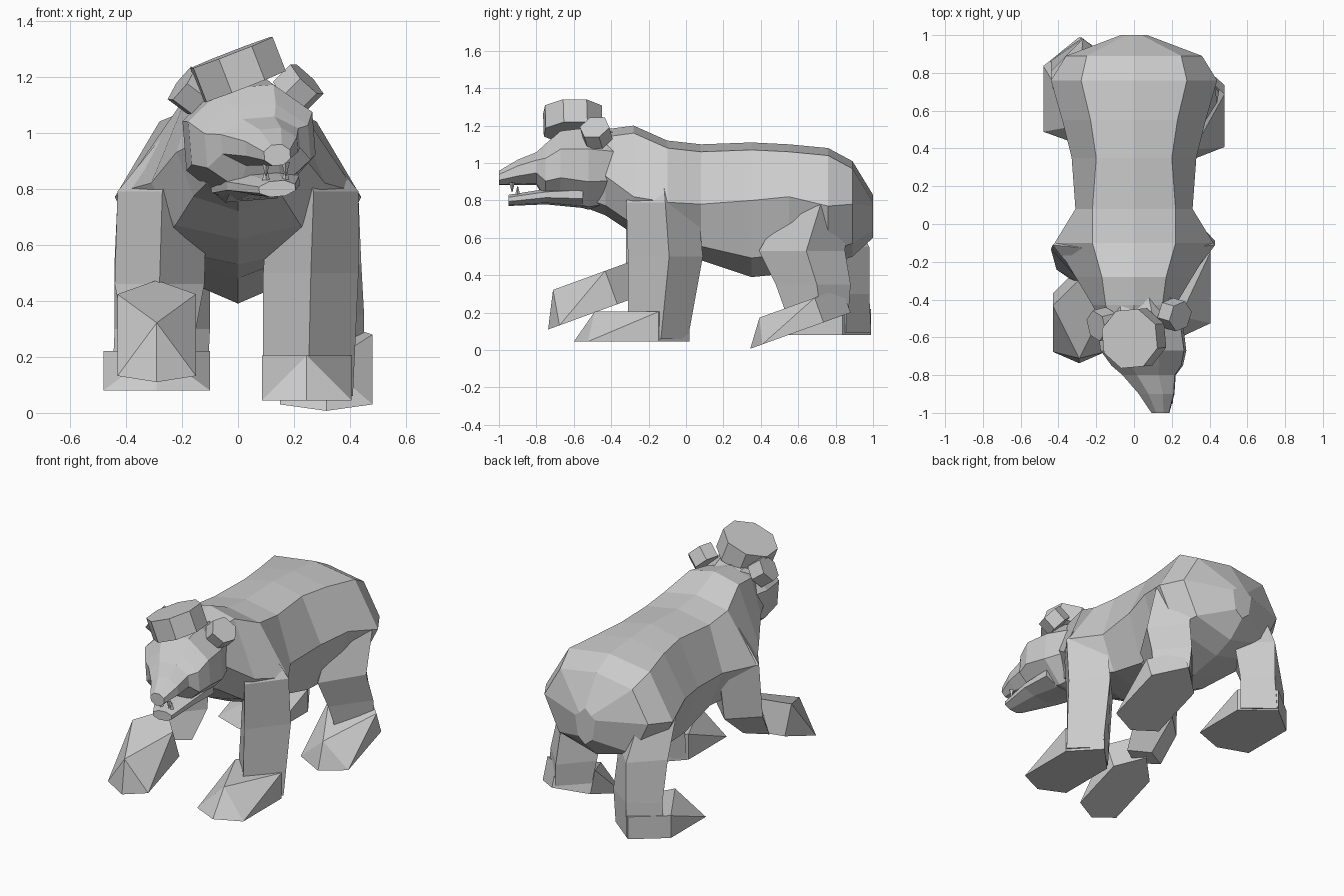
import bpy, bmesh, math
from mathutils import Vector, Matrix

if "Cube" in bpy.data.objects:
    bpy.data.objects.remove(bpy.data.objects["Cube"], do_unlink=True)

GREY = (.6, .6, .6, 1)
fur = bpy.data.materials.new("plain_grey")
fur.use_nodes = True
fur.diffuse_color = GREY
fur.node_tree.nodes["Principled BSDF"].inputs["Base Color"].default_value = GREY


def finish(name, bm):
    bmesh.ops.recalc_face_normals(bm, faces=bm.faces)
    mesh = bpy.data.meshes.new(name)
    bm.to_mesh(mesh)
    bm.free()
    mesh.materials.append(fur)
    obj = bpy.data.objects.new(name, mesh)
    bpy.context.collection.objects.link(obj)
    return obj


def loft(name, rings):
    """Skin a row of equal-sized rings and cap both ends."""
    bm = bmesh.new()
    loops = [[bm.verts.new(point) for point in ring] for ring in rings]
    count = len(loops[0])
    for near, far in zip(loops, loops[1:]):
        for i in range(count):
            j = (i + 1) % count
            bm.faces.new((near[i], near[j], far[j], far[i]))
    bm.faces.new(loops[0])
    bm.faces.new(loops[-1])
    return finish(name, bm)


def hull(name, points):
    """Wrap a convex block around a few points."""
    bm = bmesh.new()
    verts = [bm.verts.new(point) for point in points]
    bmesh.ops.convex_hull(bm, input=verts)
    bmesh.ops.dissolve_limit(bm, angle_limit=.02, verts=bm.verts, edges=bm.edges)
    return finish(name, bm)


def prism(name, sides, bottom, top, depth, centre, axis, spin=0):
    bm = bmesh.new()
    turn = Vector(axis).to_track_quat("Z", "Y").to_matrix().to_4x4()
    matrix = Matrix.Translation(centre) @ turn @ Matrix.Rotation(spin, 4, "Z")
    bmesh.ops.create_cone(bm, cap_ends=True, segments=sides, radius1=bottom, radius2=top,
                          depth=depth, matrix=matrix)
    return finish(name, bm)


# Torso: eight-sided rings from the neck to the rump
def torso_ring(y, spine, shoulder, flank, flank_height, belly):
    low_height = belly + (flank_height - belly) / 4
    half = [(shoulder, spine - .04), (flank, flank_height), (flank * .72, low_height)]
    left = [(x, y, z) for x, z in half]
    right = [(-x, y, z) for x, z in reversed(half)]
    return [(0, y, spine), *left, (0, y, belly), *right]


loft("torso", [torso_ring(*station) for station in (
    (-.56, 1.15, .09, .16, .96, .77),
    (-.43, 1.18, .15, .22, .93, .72),
    (-.28, 1.2, .17, .31, .82, .62),
    (-.1, 1.12, .22, .42, .79, .53),
    (.08, 1.1, .22, .31, .78, .48),
    (.35, 1.11, .2, .33, .8, .39),
    (.55, 1.1, .23, .38, .82, .41),
    (.76, 1.08, .28, .44, .77, .45),
    (.89, 1.01, .25, .36, .78, .5),
    (1, .83, .04, .07, .77, .6))])


# Legs: diamond rings given by height, centre x, centre y, half width, half depth
def leg(name, side, rings):
    corners = ((0, -1), (1, .1), (0, 1), (-1, .1))
    loft(name, [[(side * (cx + u * width), cy + v * depth, z) for u, v in corners]
                for z, cx, cy, width, depth in rings])


front_top = [(1, .17, -.14, .09, .12), (.79, .27, -.13, .16, .19)]
hind_top = [(.95, .2, .7, .1, .1), (.77, .28, .7, .15, .17)]
leg("left_front_leg", 1, front_top + [(.5, .26, -.11, .17, .2), (.06, .25, -.15, .16, .16)])
leg("right_front_leg", -1, front_top + [(.46, .28, -.15, .16, .17), (.3, .28, -.25, .13, .08)])
leg("left_hind_leg", 1, hind_top + [(.53, .28, .62, .16, .23), (.35, .29, .68, .16, .2),
                                    (.21, .3, .7, .15, .17)])
leg("right_hind_leg", -1, hind_top + [(.55, .27, .79, .17, .19), (.3, .27, .85, .17, .13),
                                      (.09, .28, .84, .17, .15)])


# Feet: six-sided sole, a ridge point over the toes and a diamond ankle
def foot(name, heel, width, length, height, tilt=0):
    place = Matrix.Translation(heel) @ Matrix.Rotation(tilt, 4, "X")
    ankle_y, toe_y = -.27 * length, -.88 * length
    points = [(0, 0, 0), (0, 0, height), (0, -length, 0), (0, -.82 * length, height)]
    for x in (-width, width):
        points += [(x, ankle_y, 0), (x, ankle_y, height), (x, toe_y, 0)]
    hull(name, [place @ Vector(point) for point in points])


foot("left_front_foot", (.245, .02, .045), .16, .62, .16)
foot("right_front_foot", (-.29, -.23, .295), .14, .54, .19, tilt=.35)
foot("left_hind_foot", (.315, .88, .2), .165, .57, .14, tilt=.345)
foot("right_hind_foot", (-.29, .99, .08), .19, .57, .14)


# Head and jaw: slightly rolled octagons given by station, centre x, centre z, half width, half height
def head_loft(name, stations):
    roll = Matrix.Rotation(-.08, 3, "Y")
    rings = []
    for y, cx, cz, width, height in stations:
        angles = [math.tau * (i + .5) / 8 for i in range(8)]
        rings.append([Vector((cx, y, cz)) + roll @ Vector((width * math.cos(a), 0, height * math.sin(a)))
                      for a in angles])
    loft(name, rings)


head_loft("head", (
    (-.36, .02, .97, .18, .2),
    (-.52, .03, .97, .24, .23),
    (-.67, .05, .98, .24, .2),
    (-.75, .07, .95, .2, .16),
    (-.8, .08, .97, .15, .09),
    (-.9, .12, .95, .1, .07),
    (-1, .14, .92, .05, .04)))
head_loft("lower_jaw", (
    (-.55, .06, .82, .17, .06),
    (-.75, .09, .82, .14, .04),
    (-.95, .14, .8, .07, .03)))

# Canine teeth, upper and lower pairs
for word, x in (("left", .17), ("right", .1)):
    prism("upper_tooth_" + word, 4, .015, .002, .05, (x, -.93, .87), (0, 0, -1))
    prism("lower_tooth_" + word, 4, .015, .002, .05, (x, -.9, .85), (0, 0, 1))

# Ears and the tilted round hat
prism("left_ear", 6, .083, .083, .09, (.215, -.48, 1.16), (.7, -.2, .7), spin=.5)
prism("right_ear", 6, .083, .083, .09, (-.165, -.53, 1.15), (-.8, -.2, .6), spin=.5)
prism("hat", 8, .165, .165, .13, (0, -.605, 1.225), (-.36, -.03, .93), spin=.4)
